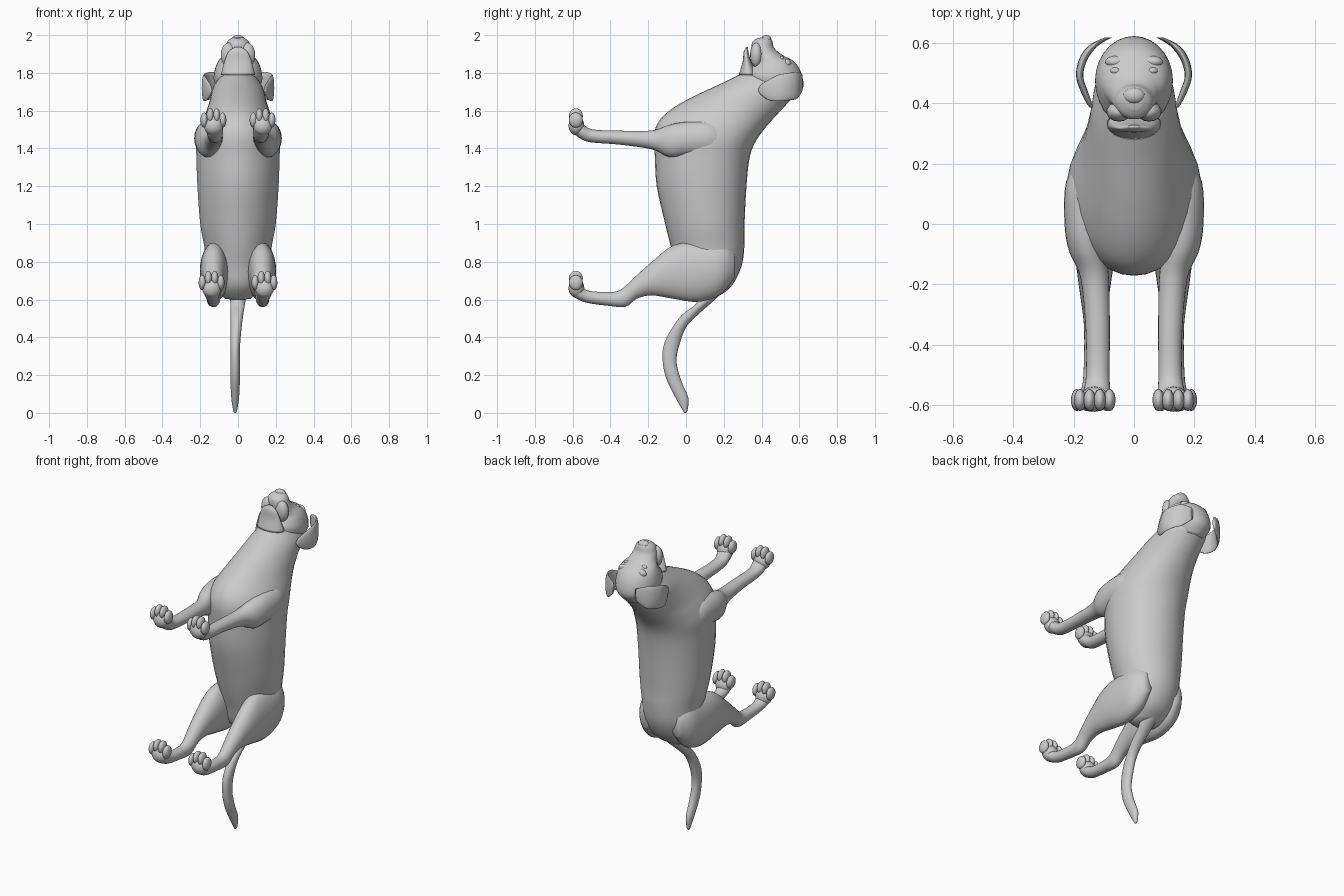
import bpy, bmesh, math
from mathutils import Vector

coat = bpy.data.materials.new("light_grey")
coat.diffuse_color = (0.6, 0.6, 0.6, 1)


def finish(name, bm):
    bmesh.ops.recalc_face_normals(bm, faces=bm.faces)
    me = bpy.data.meshes.new(name)
    bm.to_mesh(me)
    bm.free()
    me.materials.append(coat)
    me.shade_smooth()
    ob = bpy.data.objects.new(name, me)
    bpy.context.collection.objects.link(ob)
    return ob


def smooth_rows(rows, steps):
    """Catmull-Rom interpolation between cross-sections."""
    rows = [Vector(r) for r in rows]
    pts = [rows[0]] + rows + [rows[-1]]
    out = []
    for i in range(1, len(pts) - 2):
        a, b, c, d = pts[i - 1:i + 3]
        for s in range(steps):
            t = s / steps
            out.append(0.5 * (2 * b + (c - a) * t + (2 * a - 5 * b + 4 * c - d) * t ** 2
                              + (3 * b - a - 3 * c + d) * t ** 3))
    return out + [rows[-1]]


def loft(name, rows, side=1, egg=0.0, seg=24, steps=4):
    """Each row: x, y and z of the lower edge, y and z of the upper edge, half width."""
    bm = bmesh.new()
    rings = []
    for x, ya, za, yb, zb, hw in smooth_rows(rows, steps):
        ring = []
        for k in range(seg):
            t = math.tau * k / seg
            s = math.sin(t)
            ring.append(bm.verts.new((side * (x + hw * math.cos(t) * (1 + egg * s)),
                                      (ya + yb) / 2 + s * (yb - ya) / 2,
                                      (za + zb) / 2 + s * (zb - za) / 2)))
        rings.append(ring)
    for p, q in zip(rings, rings[1:]):
        for k in range(seg):
            j = (k + 1) % seg
            bm.faces.new((p[k], p[j], q[j], q[k]))
    bm.faces.new(rings[0])
    bm.faces.new(rings[-1])
    return finish(name, bm)


def blob(bm, centre, size):
    vs = bmesh.ops.create_uvsphere(bm, u_segments=14, v_segments=10, radius=1)["verts"]
    for v in vs:
        v.co = Vector([c + s * a for c, s, a in zip(centre, size, v.co)])


def paw(name, x, z, side):
    """Pad with four toes pointing along +z."""
    bm = bmesh.new()
    blob(bm, (side * x, -0.58, z - 0.03), (0.052, 0.042, 0.05))
    for dx, dz in ((-0.049, 0), (-0.017, 0.022), (0.017, 0.022), (0.049, 0)):
        blob(bm, (side * (x + dx), -0.583, z + dz), (0.02, 0.037, 0.04))
    return finish(name, bm)


# torso and neck
loft("body", [
    (0, .05, .60, .16, .61, .07), (0, -.02, .67, .24, .67, .13),
    (0, -.05, .78, .295, .78, .165), (0, -.08, .88, .31, .90, .18),
    (0, -.11, 1.0, .31, 1.0, .20), (0, -.155, 1.2, .32, 1.2, .215),
    (0, -.165, 1.36, .335, 1.34, .22), (0, -.17, 1.47, .36, 1.42, .222),
    (0, -.14, 1.55, .405, 1.49, .20), (0, -.06, 1.62, .455, 1.55, .172),
    (0, .06, 1.685, .52, 1.62, .15), (0, .20, 1.75, .575, 1.68, .135),
    (0, .30, 1.80, .60, 1.72, .11)], egg=0.08, seg=32)

# head with muzzle
loft("head", [
    (0, .32, 1.74, .57, 1.66, .10), (0, .32, 1.80, .62, 1.72, .128),
    (0, .35, 1.84, .61, 1.80, .122), (0, .365, 1.86, .572, 1.86, .106),
    (0, .355, 1.89, .51, 1.895, .082), (0, .347, 1.93, .468, 1.93, .070),
    (0, .352, 1.965, .456, 1.97, .056), (0, .38, 1.985, .44, 1.99, .03)], seg=28)

# open lower jaw
loft("lower_jaw", [
    (0, .28, 1.79, .38, 1.79, .09), (0, .30, 1.86, .345, 1.86, .072),
    (0, .305, 1.91, .33, 1.915, .05), (0, .318, 1.937, .328, 1.937, .015)])

bm = bmesh.new()
blob(bm, (0, .425, 1.978), (.036, .027, .022))
finish("nose", bm)

# tail
loft("tail", [
    (-.0, .07, .65, .24, .72, .05), (-.0, .055, .58, .19, .635, .042),
    (-.005, -.02, .52, .08, .535, .034), (-.01, -.08, .44, .005, .46, .029),
    (-.015, -.12, .35, -.035, .36, .026), (-.015, -.122, .26, -.05, .27, .025),
    (-.015, -.10, .17, -.025, .17, .025), (-.015, -.05, .07, .012, .08, .02),
    (-.015, -.015, .01, .008, .015, .01), (-.015, -.008, 0, 0, 0, .003)])

for side, tag in ((1, "right"), (-1, "left")):
    # front leg from shoulder to ankle
    loft("front_leg_" + tag, [
        (.14, .24, 1.40, .24, 1.48, .03), (.16, .14, 1.365, .14, 1.54, .065),
        (.165, 0, 1.36, 0, 1.54, .065), (.155, -.09, 1.355, -.09, 1.525, .06),
        (.13, -.18, 1.395, -.18, 1.495, .047), (.12, -.35, 1.42, -.35, 1.494, .04),
        (.12, -.50, 1.432, -.50, 1.502, .039), (.123, -.555, 1.45, -.555, 1.54, .044),
        (.125, -.61, 1.49, -.61, 1.57, .04)], side)
    paw("front_paw_" + tag, .13, 1.55, side)

    # hind leg: thigh, hock and foot
    loft("hind_leg_" + tag, [
        (.11, .26, .72, .26, .84, .03), (.12, .18, .625, .20, .90, .07),
        (.125, .06, .588, .06, .905, .077), (.128, -.07, .605, -.07, .885, .07),
        (.13, -.18, .622, -.18, .80, .056), (.13, -.26, .605, -.27, .72, .044),
        (.13, -.32, .562, -.35, .65, .036), (.132, -.42, .568, -.42, .64, .033),
        (.135, -.52, .582, -.52, .648, .034), (.138, -.57, .60, -.57, .68, .042),
        (.14, -.61, .625, -.61, .70, .04)], side)
    paw("hind_paw_" + tag, .14, .69, side)

    # hanging ear flap
    loft("ear_" + tag, [
        (.085, .618, 1.71, .618, 1.79, .012), (.135, .59, 1.665, .59, 1.805, .016),
        (.168, .545, 1.655, .545, 1.80, .014), (.18, .49, 1.65, .49, 1.79, .012),
        (.165, .44, 1.655, .44, 1.765, .012), (.148, .40, 1.68, .40, 1.74, .009),
        (.142, .385, 1.70, .385, 1.72, .004)], side)

    # eye, brow and upper lip
    bm = bmesh.new()
    blob(bm, (side * .06, .507, 1.872), (.019, .013, .017))
    finish("eye_" + tag, bm)
    bm = bmesh.new()
    blob(bm, (side * .06, .537, 1.85), (.036, .02, .025))
    finish("brow_" + tag, bm)
    bm = bmesh.new()
    blob(bm, (side * .05, .372, 1.895), (.042, .033, .065))
    finish("upper_lip_" + tag, bm)
